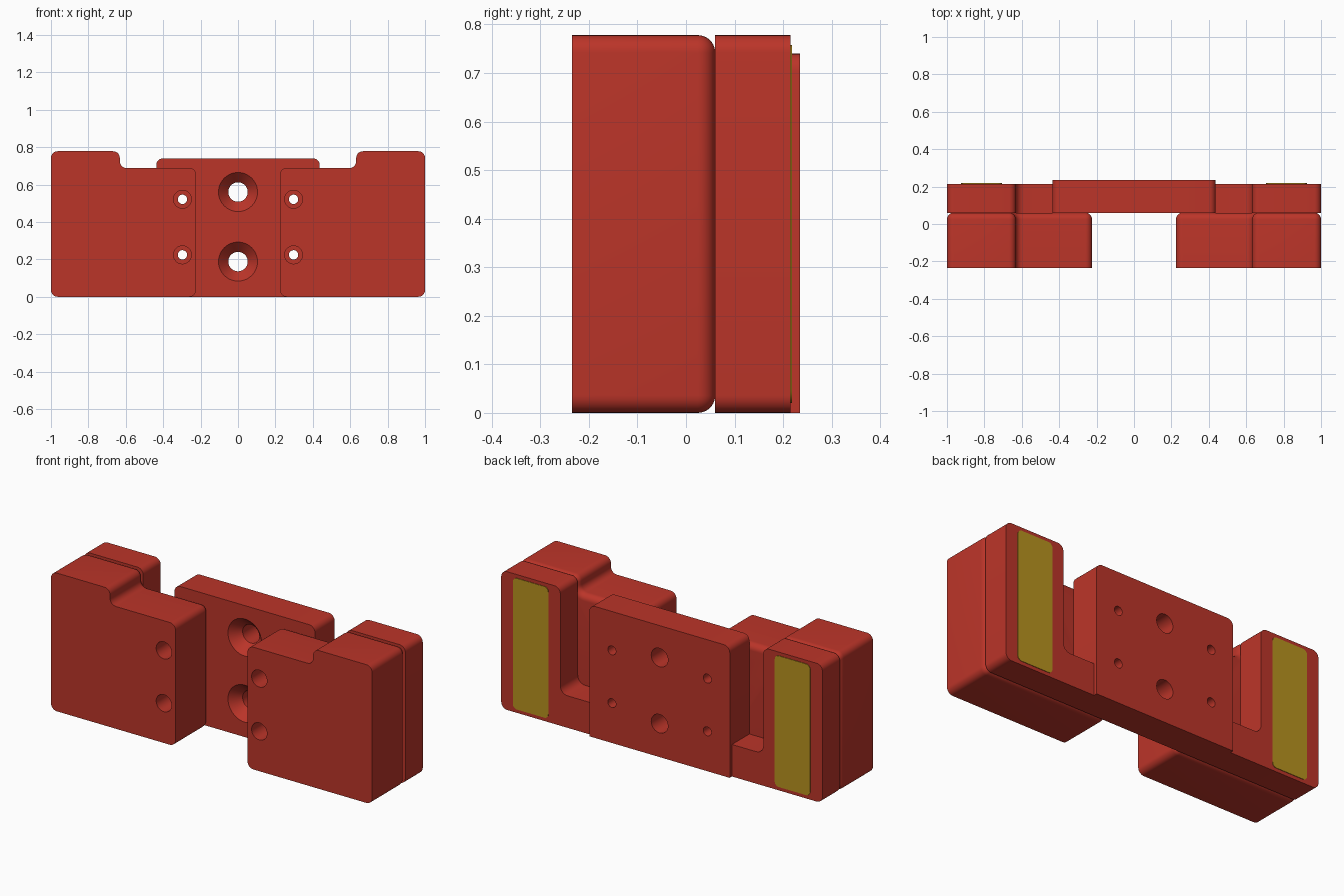
import bpy, bmesh, math
from mathutils import Vector, Matrix

if "Cube" in bpy.data.objects:
    bpy.data.objects.remove(bpy.data.objects["Cube"])

def material(name, color):
    m = bpy.data.materials.new(name)
    m.diffuse_color = color
    m.use_nodes = True
    m.node_tree.nodes["Principled BSDF"].inputs["Base Color"].default_value = m.diffuse_color
    return m

RED = material("red", (0.50, 0.035, 0.022, 1))
GOLD = material("gold", (0.48, 0.29, 0.014, 1))

def outline(corners, inset=0, steps=7):
    """Round the right-angle corners (x, z, r) of a counter-clockwise profile."""
    out, n = [], len(corners)
    for i, (x, z, r) in enumerate(corners):
        p = Vector((x, z))
        a, b = Vector(corners[i - 1][:2]), Vector(corners[(i + 1) % n][:2])
        if r == 0:
            out.append(p)
            continue
        u, v = (a - p).normalized(), (b - p).normalized()
        c = p + (u + v) * r
        convex = (p - a).cross(b - p) > 0
        rr = r - inset if convex else r + inset
        for k in range(steps + 1):
            t = math.pi / 2 * k / steps
            out.append(c - v * rr * math.cos(t) - u * rr * math.sin(t))
    return out

def finish(bm, name, mat):
    bmesh.ops.recalc_face_normals(bm, faces=bm.faces)
    mesh = bpy.data.meshes.new(name)
    bm.to_mesh(mesh)
    bm.free()
    mesh.materials.append(mat)
    ob = bpy.data.objects.new(name, mesh)
    bpy.context.collection.objects.link(ob)
    return ob

def loft(name, corners, layers, mat=RED, side=1):
    """Stack the profile along y; layers are (y, inset) pairs."""
    bm = bmesh.new()
    rings = [[bm.verts.new((side * p.x, y, p.y)) for p in outline(corners, d)]
             for y, d in layers]
    for r0, r1 in zip(rings, rings[1:]):
        for i in range(len(r0)):
            bm.faces.new((r0[i - 1], r0[i], r1[i], r1[i - 1]))
    bm.faces.new(rings[0])
    bm.faces.new(rings[-1])
    return finish(bm, name, mat)

def drill(ob, x, z, profile, n=40):
    """Cut a round hole along y; profile is (y, radius) pairs."""
    bm = bmesh.new()
    rings = [[bm.verts.new((x + r * math.cos(2 * math.pi * i / n), y,
                            z + r * math.sin(2 * math.pi * i / n))) for i in range(n)]
             for y, r in profile]
    for r0, r1 in zip(rings, rings[1:]):
        for i in range(n):
            bm.faces.new((r0[i - 1], r0[i], r1[i], r1[i - 1]))
    bm.faces.new(rings[0])
    bm.faces.new(rings[-1])
    cutter = finish(bm, "hole_cutter", RED)
    cutter.hide_render = True
    mod = ob.modifiers.new("hole", 'BOOLEAN')
    mod.object, mod.operation, mod.solver = cutter, 'DIFFERENCE', 'EXACT'
    bpy.context.view_layer.objects.active = ob
    bpy.ops.object.modifier_apply(modifier=mod.name)
    bpy.data.objects.remove(cutter)

FRONT, MID, BACK, RAISED = -0.235, 0.06, 0.215, 0.235
R = 0.036
parts = []

# Centre plate with two countersunk and four small holes
plate = loft("centre_plate", [(-0.437, 0, 0), (0.437, 0, 0), (0.437, 0.74, R), (-0.437, 0.74, R)],
             [(MID, 0), (RAISED, 0)])
for z in (0.188, 0.56):
    drill(plate, 0, z, [(MID - 0.01, 0.114), (MID + 0.055, 0.052), (0.3, 0.052)])
for x in (-0.297, 0.297):
    for z in (0.224, 0.521):
        drill(plate, x, z, [(0, 0.025), (0.3, 0.025)])
parts.append(plate)

for side, label in ((-1, "left"), (1, "right")):
    # Stepped front block, rounded around its rear edge
    block = [(0.224, 0, R), (1, 0, R), (1, 0.778, R), (0.632, 0.778, R),
             (0.632, 0.688, R), (0.224, 0.688, R)]
    rear = [(MID - R + R * math.sin(a), 0.98 * R * (1 - math.cos(a)))
            for a in (math.pi / 2 * k / 7 for k in range(8))]
    ob = loft(label + "_front_block", block, [(FRONT, 0)] + rear, side=side)
    for z in (0.224, 0.521):
        drill(ob, side * 0.297, z, [(-0.3, 0.048), (0.1, 0.048)])
    parts.append(ob)

    # Rear arm with the open slot beside the centre plate
    arm = [(0.437, 0, 0), (1, 0, R), (1, 0.778, R), (0.632, 0.778, R),
           (0.632, 0.18, 0.045), (0.437, 0.18, 0)]
    parts.append(loft(label + "_rear_arm", arm, [(MID, 0), (BACK, 0)], side=side))

    # Gold pad on the back of the arm
    pad = [(0.705, 0.02, 0.025), (0.925, 0.02, 0.025), (0.925, 0.758, 0.025), (0.705, 0.758, 0.025)]
    parts.append(loft(label + "_pad", pad, [(BACK - 0.005, 0), (BACK + 0.003, 0)], GOLD, side))

# Smooth rounded edges, keep the sharp ones
bpy.ops.object.select_all(action='DESELECT')
for ob in parts:
    ob.select_set(True)
bpy.context.view_layer.objects.active = plate
bpy.ops.object.shade_smooth_by_angle(angle=math.radians(30))
